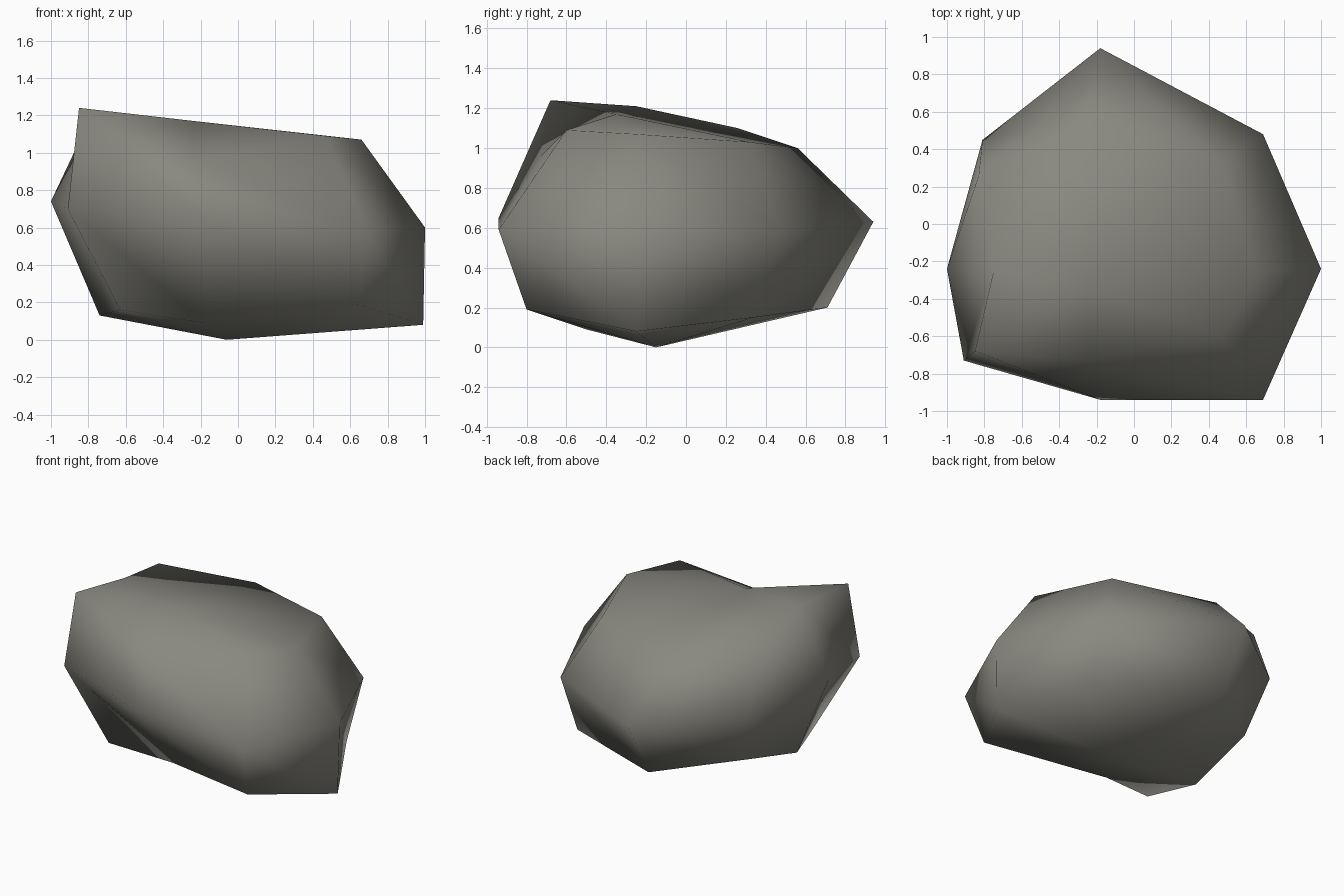
import bpy, bmesh

if "Cube" in bpy.data.objects:
    bpy.data.objects.remove(bpy.data.objects["Cube"])

# Boulder: three uneven eight-sided rings, counter-clockwise from +x, between two poles
LOWER = [(.99, -.25, .08), (.65, .34, .15), (-.19, .71, .20), (-.74, .27, .28),
         (-.74, -.24, .13), (-.63, -.61, .16), (-.18, -.50, .09), (.64, -.80, .19)]
MIDDLE = [(1.0, -.24, .60), (.69, .48, .58), (-.18, .94, .63), (-.81, .45, .67),
          (-1.0, -.24, .74), (-.91, -.73, .70), (-.18, -.94, .65), (.69, -.94, .59)]
UPPER = [(.66, -.25, 1.07), (.46, .32, 1.03), (-.25, .56, 1.00), (-.83, .26, 1.10),
         (-.75, -.25, 1.21), (-.85, -.68, 1.24), (-.24, -.73, .96), (.47, -.60, 1.09)]
BOTTOM, TOP = (-.06, -.15, 0), (-.24, -.35, 1.17)

bm = bmesh.new()
rings = [[bm.verts.new(p) for p in ring] for ring in (LOWER, MIDDLE, UPPER)]
bottom, top = bm.verts.new(BOTTOM), bm.verts.new(TOP)
for i in range(8):
    j = (i + 1) % 8
    # side bands, every cell split along the same diagonal
    for a, b in zip(rings, rings[1:]):
        bm.faces.new((a[i], a[j], b[i]))
        bm.faces.new((a[j], b[j], b[i]))
    # bottom and top fans
    bm.faces.new((bottom, rings[0][j], rings[0][i]))
    bm.faces.new((top, rings[2][i], rings[2][j]))
for f in bm.faces:
    f.smooth = True
mesh = bpy.data.meshes.new("boulder")
bm.to_mesh(mesh)
bm.free()

# Single warm grey stone colour
stone = bpy.data.materials.new("warm grey stone")
stone.diffuse_color = (.25, .245, .215, 1)
stone.use_nodes = True
stone.node_tree.nodes["Principled BSDF"].inputs["Base Color"].default_value = stone.diffuse_color
mesh.materials.append(stone)
boulder = bpy.data.objects.new("boulder", mesh)
bpy.context.collection.objects.link(boulder)
